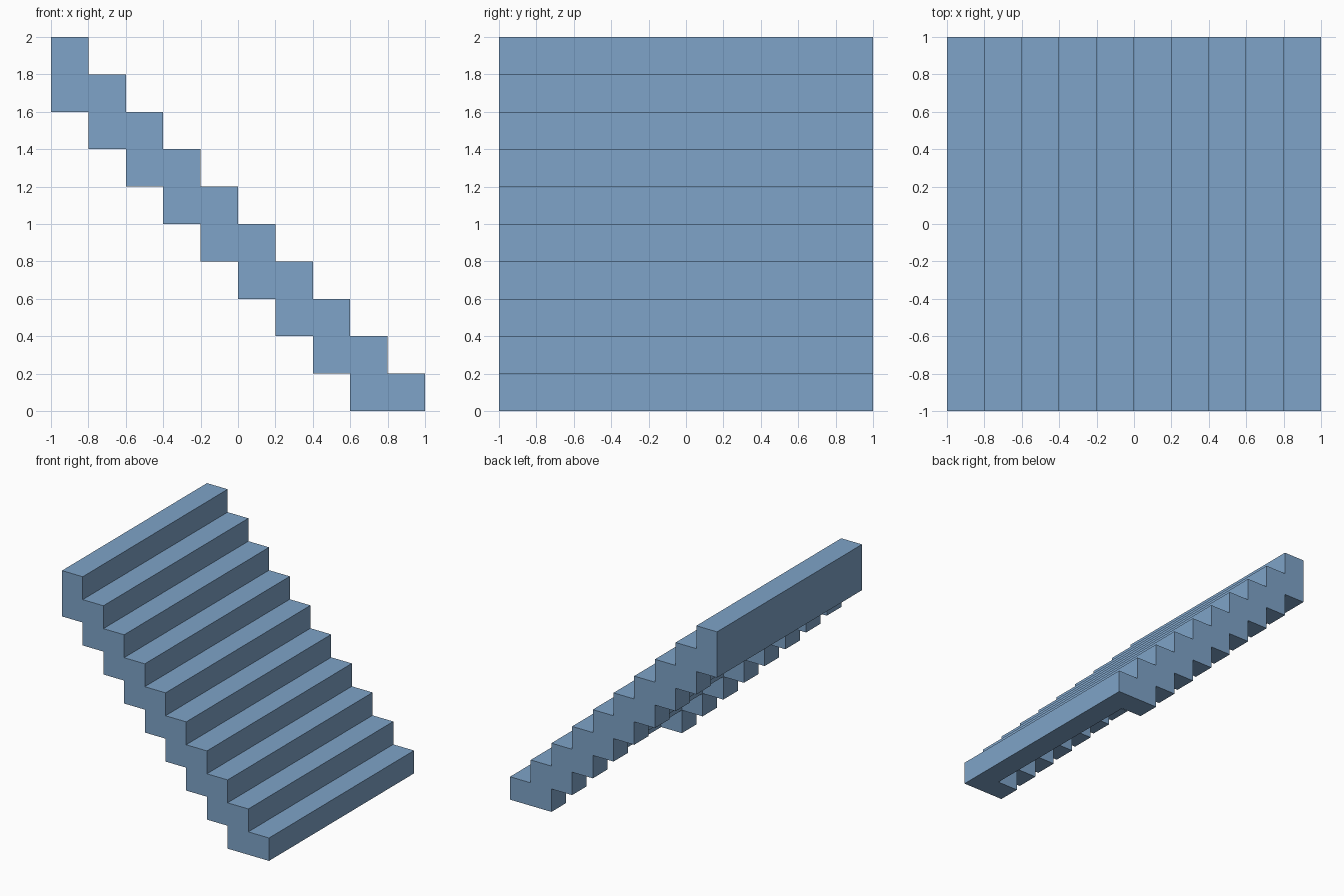
import bpy
import bmesh
import math
from mathutils import Vector

if "Cube" in bpy.data.objects:
    bpy.data.objects.remove(bpy.data.objects["Cube"])

STEPS = 10          # number of treads
U = 2.0 / STEPS     # rise, run and stringer width


def filled(i, j, k):
    """Which unit cells (x, y, z) of the staircase are solid."""
    if not (0 <= i < STEPS and 0 <= j < STEPS and 0 <= k < STEPS):
        return False
    top = STEPS - 1 - i
    if k == top:                              # treads
        return True
    stringer = j in (0, STEPS - 1)            # side stringers
    top_beam = i == 0                         # deep beam at the head
    return k == top - 1 and (stringer or top_beam)


def add_side(bm, cell, direction):
    """Add the outward face of a cell in the given axis direction."""
    n = Vector(direction)
    a = Vector((n.y, n.z, n.x))
    b = n.cross(a)
    mid = Vector(cell) + Vector((0.5, 0.5, 0.5)) + n * 0.5
    corners = [mid + (a * s + b * t) * 0.5
               for s, t in ((-1, -1), (1, -1), (1, 1), (-1, 1))]
    bm.faces.new([bm.verts.new((c.x * U - 1, c.y * U - 1, c.z * U)) for c in corners])


# Staircase: treads, saw-tooth stringers and head beam as one clean shell
bm = bmesh.new()
DIRECTIONS = ((1, 0, 0), (-1, 0, 0), (0, 1, 0), (0, -1, 0), (0, 0, 1), (0, 0, -1))
for i in range(STEPS):
    for j in range(STEPS):
        for k in range(STEPS):
            if not filled(i, j, k):
                continue
            for d in DIRECTIONS:
                if not filled(i + d[0], j + d[1], k + d[2]):
                    add_side(bm, (i, j, k), d)

# Join the cells and merge flat areas
bmesh.ops.remove_doubles(bm, verts=bm.verts[:], dist=0.001)
bmesh.ops.dissolve_limit(bm, angle_limit=math.radians(1),
                         verts=bm.verts[:], edges=bm.edges[:])

mesh = bpy.data.meshes.new("staircase")
bm.to_mesh(mesh)
bm.free()

# Single flat colour
blue = bpy.data.materials.new("soft blue")
blue.diffuse_color = (0.21, 0.37, 0.58, 1.0)
blue.use_nodes = True
blue.node_tree.nodes["Principled BSDF"].inputs["Base Color"].default_value = blue.diffuse_color
mesh.materials.append(blue)

staircase = bpy.data.objects.new("staircase", mesh)
bpy.context.collection.objects.link(staircase)
